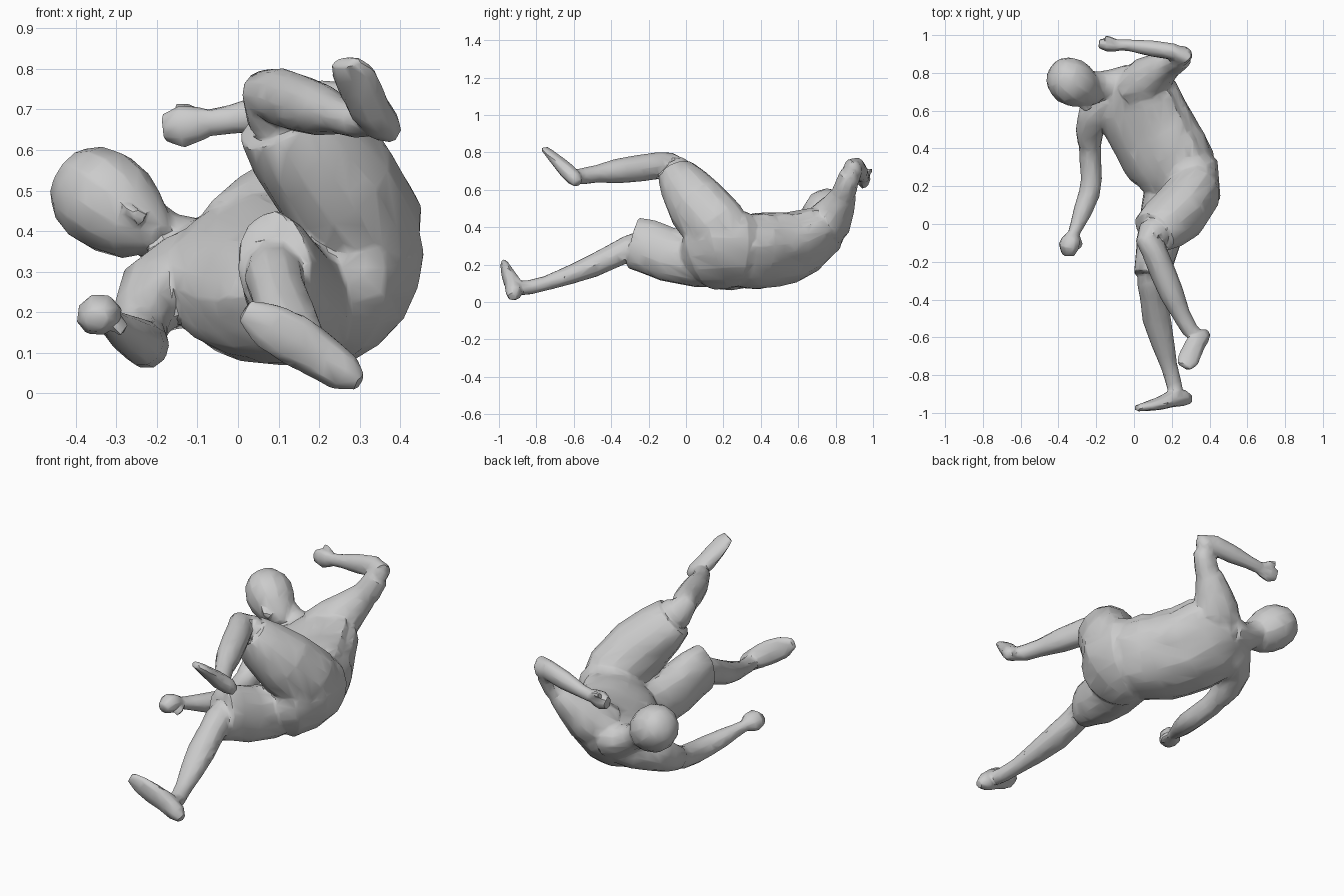
import bpy, bmesh, math, random
from mathutils import Vector

random.seed(4)
grey = bpy.data.materials.new("plain_grey")
grey.diffuse_color = (0.6, 0.6, 0.6, 1)
parts = []


def loft(name, stations, side, sides=10, folds=0.0, open_end=False):
    """Skin elliptical rings (x, y, z, half width, half depth) along a path."""
    bm = bmesh.new()
    pts = [Vector(s[:3]) for s in stations]
    jitter = [random.uniform(-folds, folds) for _ in range(sides)]
    rings = []
    for i, s in enumerate(stations):
        t = (pts[min(i + 1, len(pts) - 1)] - pts[max(i - 1, 0)]).normalized()
        w = Vector(side)
        w = (w - t * w.dot(t)).normalized()
        n = t.cross(w)
        ring = []
        for k in range(sides):
            a = 2 * math.pi * k / sides
            r = 1 + jitter[k] + random.uniform(-folds, folds) * 0.5
            ring.append(bm.verts.new(pts[i] + (w * math.cos(a) * s[3] + n * math.sin(a) * s[4]) * r))
        rings.append(ring)
    for r0, r1 in zip(rings, rings[1:]):
        for k in range(sides):
            j = (k + 1) % sides
            bm.faces.new((r0[k], r0[j], r1[j], r1[k]))
    bm.faces.new(rings[0])
    end = bm.faces.new(rings[-1])
    if open_end:  # cloth hem with a recessed opening
        bmesh.ops.inset_region(bm, faces=[end], thickness=0.008, depth=-0.02)
    bmesh.ops.recalc_face_normals(bm, faces=bm.faces)
    me = bpy.data.meshes.new(name)
    bm.to_mesh(me)
    bm.free()
    ob = bpy.data.objects.new(name, me)
    bpy.context.collection.objects.link(ob)
    me.materials.append(grey)
    parts.append(ob)


# Shirt and pelvis
loft("shirt", [(.25, .22, .27, .20, .16), (.225, .29, .27, .225, .18), (.185, .36, .272, .243, .187),
               (.15, .41, .27, .25, .182), (.11, .48, .277, .25, .175), (.07, .55, .287, .248, .17),
               (.01, .66, .33, .25, .15), (-.03, .74, .37, .205, .118), (-.08, .77, .39, .10, .075)],
     (.72, .45, .5), 26, .05)
loft("shorts_seat", [(.18, .02, .235, .10, .09), (.235, .09, .245, .20, .14), (.272, .18, .278, .235, .165),
                     (.262, .27, .285, .225, .175), (.21, .35, .28, .19, .15)], (.55, .1, .8), 16, .015)

# Shorts legs
loft("lower_shorts_leg", [(.19, .22, .22, .13, .14), (.165, .06, .225, .13, .145), (.13, -.10, .255, .115, .145),
                          (.105, -.21, .30, .10, .145), (.09, -.28, .315, .092, .138)],
     (1, 0, .1), 14, .02, True)
loft("raised_shorts_leg", [(.335, .24, .30, .11, .16), (.315, .16, .40, .145, .175), (.24, .06, .52, .157, .165),
                           (.16, -.005, .615, .147, .135), (.108, -.045, .68, .127, .105)],
     (.75, -.5, .25), 14, .02, True)

# Bare lower legs
loft("lower_leg", [(.09, -.22, .31, .07, .08), (.09, -.31, .285, .075, .072), (.10, -.38, .25, .07, .068),
                   (.12, -.50, .192, .076, .063), (.15, -.62, .145, .064, .052), (.185, -.75, .10, .045, .04),
                   (.21, -.84, .078, .042, .04), (.225, -.91, .075, .04, .04)], (1, 0, 0), 10, .015)
loft("raised_leg", [(.15, -.03, .65, .085, .085), (.09, -.055, .71, .085, .08), (.07, -.085, .74, .062, .06),
                    (.105, -.14, .73, .066, .072), (.15, -.25, .715, .068, .072), (.20, -.37, .70, .064, .066),
                    (.25, -.48, .685, .048, .047), (.295, -.56, .672, .044, .044), (.335, -.595, .668, .035, .035)],
     (.9, .4, 0), 12, .015)

# Feet: heel, arch, ball, toes
loft("lower_foot", [(.30, -.93, .027, .022, .025), (.265, -.92, .05, .05, .045), (.20, -.925, .095, .06, .046),
                    (.135, -.95, .135, .066, .036), (.07, -.965, .172, .058, .026), (.015, -.975, .205, .03, .018)],
     (.6, 0, .8), 8, .02)
loft("raised_foot", [(.388, -.58, .635, .022, .025), (.36, -.595, .66, .046, .042), (.325, -.635, .70, .055, .044),
                     (.302, -.685, .75, .058, .034), (.285, -.725, .79, .058, .025), (.265, -.755, .818, .04, .018)],
     (.85, .2, -.35), 8, .02)

# Low arm, sleeve and hand
loft("low_sleeve", [(-.03, .69, .32, .13, .12), (-.14, .64, .275, .11, .115), (-.21, .57, .24, .092, .10),
                    (-.235, .49, .19, .075, .08), (-.235, .42, .16, .062, .066)], (1, 0, 0), 12, .03)
loft("low_arm", [(-.23, .50, .19, .06, .065), (-.233, .36, .14, .058, .06), (-.225, .24, .12, .056, .06),
                 (-.237, .16, .125, .056, .058), (-.27, .07, .145, .05, .048), (-.315, -.04, .175, .032, .032),
                 (-.33, -.07, .185, .03, .03)], (1, 0, 0), 10, .015)
loft("low_hand", [(-.325, -.05, .182, .028, .03), (-.335, -.085, .19, .055, .045), (-.345, -.12, .195, .06, .052),
                  (-.35, -.165, .18, .035, .03)], (.9, 0, .3), 8, .05)
loft("low_thumb", [(-.30, -.07, .18, .02, .018), (-.285, -.105, .165, .016, .016), (-.295, -.13, .15, .012, .012)],
     (0, 0, 1), 6)

# Raised arm, sleeve and hand
loft("raised_sleeve", [(.01, .70, .37, .13, .13), (.08, .77, .44, .128, .12), (.14, .815, .515, .095, .09),
                       (.19, .845, .575, .072, .068)], (.8, -.2, -.5), 12, .03)
loft("raised_arm", [(.14, .81, .50, .07, .07), (.215, .853, .61, .068, .062), (.25, .875, .68, .06, .055),
                    (.268, .89, .715, .06, .045), (.21, .912, .718, .056, .044), (.10, .928, .697, .052, .044),
                    (-.02, .945, .675, .036, .032), (-.08, .95, .665, .033, .03)], (-.1, .1, 1), 10, .015)
loft("raised_elbow", [(.215, .885, .67, .05, .05), (.262, .893, .715, .056, .05), (.295, .898, .735, .03, .03)],
     (.4, .8, -.3), 8)
loft("raised_hand", [(-.06, .945, .67, .03, .026), (-.10, .945, .665, .046, .034), (-.14, .95, .66, .054, .038),
                     (-.185, .955, .655, .034, .025)], (0, .1, 1), 8, .05)
loft("raised_thumb", [(-.09, .96, .68, .02, .018), (-.13, .98, .70, .017, .015), (-.155, .99, .705, .012, .012)],
     (0, 0, 1), 6)

# Neck and head, from chin to crown
loft("neck", [(-.05, .72, .34, .13, .11), (-.13, .73, .35, .092, .085), (-.19, .735, .385, .075, .068),
              (-.28, .745, .455, .07, .07)], (.3, .9, .4), 12)
face = Vector((.35, -.85, -.1))
loft("head", [(-.192, .655, .385, .03, .032), (-.21, .675, .40, .062, .06), (-.25, .705, .42, .098, .096),
              (-.295, .73, .452, .121, .118), (-.34, .757, .485, .127, .123), (-.38, .783, .512, .112, .11),
              (-.412, .803, .535, .08, .078), (-.427, .811, .545, .035, .035)], face, 12, .02)
loft("nose", [(-.285, .63, .465, .014, .012), (-.255, .61, .443, .018, .017), (-.235, .62, .428, .014, .022)],
     face, 6)

# Weld all parts into one continuous skin, then reduce it to broad facets
bpy.ops.object.select_all(action='DESELECT')
for ob in parts:
    ob.select_set(True)
bpy.context.view_layer.objects.active = parts[0]
bpy.ops.object.join()
body = bpy.context.view_layer.objects.active
body.name = "clothed_body"
weld = body.modifiers.new("weld_skin", 'REMESH')
weld.mode = 'VOXEL'
weld.voxel_size = 0.008
soften = body.modifiers.new("soften_seams", 'SMOOTH')
soften.factor = 0.5
soften.iterations = 3
facet = body.modifiers.new("broad_facets", 'DECIMATE')
facet.ratio = 0.035
for m in ("weld_skin", "soften_seams", "broad_facets"):
    bpy.ops.object.modifier_apply(modifier=m)
body.data.materials.clear()
body.data.materials.append(grey)
bpy.ops.object.shade_smooth_by_angle(angle=math.radians(35))
